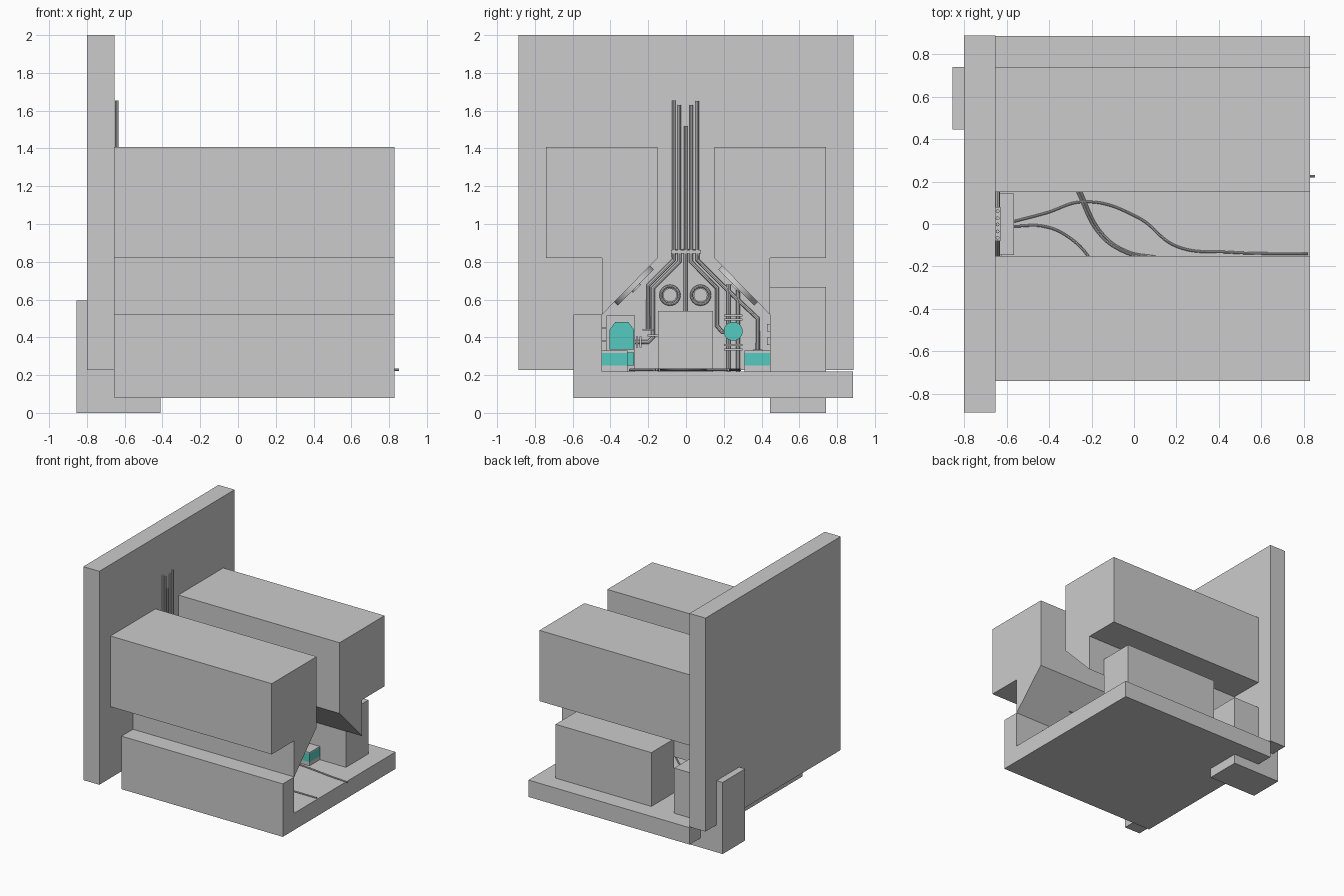
import bpy, bmesh, math
from mathutils import Vector, Matrix

if "Cube" in bpy.data.objects:
    bpy.data.objects.remove(bpy.data.objects["Cube"])

teal = bpy.data.materials.new("teal")
teal.diffuse_color = (0.09, 0.60, 0.53, 1)
teal.use_nodes = True
teal.node_tree.nodes["Principled BSDF"].inputs["Base Color"].default_value = teal.diffuse_color


def add_mesh(name, bm, mat=None, smooth=False):
    bmesh.ops.recalc_face_normals(bm, faces=bm.faces)
    me = bpy.data.meshes.new(name)
    bm.to_mesh(me)
    bm.free()
    ob = bpy.data.objects.new(name, me)
    bpy.context.collection.objects.link(ob)
    if mat:
        me.materials.append(mat)
    if smooth:
        bpy.context.view_layer.objects.active = ob
        ob.select_set(True)
        bpy.ops.object.shade_smooth_by_angle(angle=math.radians(35))
        ob.select_set(False)
    return ob


def extrude_x(name, pts, x0, x1, mat=None):
    """Extrude a (y, z) profile from x0 to x1."""
    bm = bmesh.new()
    face = bm.faces.new([bm.verts.new((x0, y, z)) for y, z in pts])
    r = bmesh.ops.extrude_face_region(bm, geom=[face])
    verts = [g for g in r["geom"] if isinstance(g, bmesh.types.BMVert)]
    bmesh.ops.translate(bm, verts=verts, vec=(x1 - x0, 0, 0))
    return add_mesh(name, bm, mat)


def box(name, x0, x1, y0, y1, z0, z1, mat=None):
    return extrude_x(name, [(y0, z0), (y1, z0), (y1, z1), (y0, z1)], x0, x1, mat)


def disc(name, centre, axis, r, h, mat=None, seg=32):
    bm = bmesh.new()
    rot = Vector(axis).to_track_quat('Z', 'Y').to_matrix().to_4x4()
    bmesh.ops.create_cone(bm, cap_ends=True, segments=seg, radius1=r, radius2=r, depth=h,
                          matrix=Matrix.Translation(centre) @ rot)
    return add_mesh(name, bm, mat, True)


def tube(name, pts, r, smooth_path=False):
    cu = bpy.data.curves.new(name, 'CURVE')
    cu.dimensions = '3D'
    cu.bevel_depth, cu.bevel_resolution, cu.use_fill_caps = r, 2, True
    if smooth_path:
        sp = cu.splines.new('BEZIER')
        sp.bezier_points.add(len(pts) - 1)
        for b, p in zip(sp.bezier_points, pts):
            b.co = p
            b.handle_left_type = b.handle_right_type = 'AUTO'
    else:
        sp = cu.splines.new('POLY')
        sp.points.add(len(pts) - 1)
        for b, p in zip(sp.points, pts):
            b.co = (*p, 1)
    tmp = bpy.data.objects.new(name + "_path", cu)
    bpy.context.collection.objects.link(tmp)
    bpy.context.view_layer.update()
    bm = bmesh.new()
    me = bpy.data.meshes.new_from_object(tmp)
    bm.from_mesh(me)
    bpy.data.objects.remove(tmp)
    return add_mesh(name, bm, None, True)


def torus(name, centre, major, minor):
    pts = [(centre[0], centre[1] + major * math.cos(a), centre[2] + major * math.sin(a))
           for a in [i * math.tau / 24 for i in range(25)]]
    return tube(name, pts, minor)


# Structural shell: end wall, floor with low wall, overhead masses with sloped ceilings
box("end_wall", -0.80, -0.653, -0.887, 0.887, 0.228, 2.0)
extrude_x("floor_and_low_wall", [(-0.595, 0.08), (0.885, 0.08), (0.885, 0.22), (-0.445, 0.22),
                                 (-0.445, 0.52), (-0.595, 0.52)], -0.653, 0.828)
for side, s in (("left", -1), ("right", 1)):
    extrude_x(side + "_overhead_block",
              [(s * y, z) for y, z in [(0.74, 1.407), (0.15, 1.407), (0.15, 0.82),
                                       (0.445, 0.52), (0.445, 0.82), (0.74, 0.82)]], -0.653, 0.828)
box("side_alcove_block", -0.20, 0.68, 0.445, 0.74, 0.22, 0.667)
box("corner_block", -0.855, -0.41, 0.445, 0.74, 0.0, 0.595)

# Centre cabinet on the end wall
box("centre_cabinet", -0.653, -0.565, -0.147, 0.143, 0.22, 0.54)

# Vertical pipe bundle and its clamp
PX = -0.642
for y, top in ((-0.065, 1.655), (-0.035, 1.63), (-0.002, 1.52), (0.027, 1.63), (0.06, 1.65)):
    tube("riser_pipe", [(PX, y, 0.84), (PX, y, top)], 0.009)
box("pipe_clamp", -0.653, -0.628, -0.08, 0.08, 0.845, 0.862)
for y in (-0.05, -0.02, 0.01, 0.043):
    disc("clamp_bolt", (PX, y, 0.864), (0, 0, 1), 0.006, 0.006, seg=8)

# Lower pipes fanning out from the clamp
runs = [[(-0.065, 0.85), (-0.065, 0.81), (-0.20, 0.675), (-0.20, 0.44)],
        [(-0.035, 0.85), (-0.035, 0.80), (-0.175, 0.66), (-0.175, 0.40), (-0.20, 0.375), (-0.27, 0.375)],
        [(-0.002, 0.85), (-0.002, 0.53)],
        [(0.027, 0.85), (0.027, 0.80), (0.165, 0.66), (0.165, 0.46), (0.19, 0.43), (0.25, 0.43)],
        [(0.06, 0.85), (0.06, 0.81), (0.22, 0.65), (0.38, 0.50), (0.38, 0.32)],
        [(0.225, 0.22), (0.225, 0.68)], [(0.275, 0.22), (0.275, 0.65)]]
for run in runs:
    tube("wall_pipe", [(PX, y, z) for y, z in run], 0.011)
for y, z, w in ((-0.20, 0.44, 0.03), (-0.175, 0.41, 0.03), (0.25, 0.515, 0.05), (0.25, 0.495, 0.05),
                (0.25, 0.36, 0.05), (0.25, 0.335, 0.05), (0.38, 0.33, 0.025)):
    box("pipe_flange", -0.653, -0.622, y - w, y + w, z - 0.005, z + 0.005)
for y in (-0.26, -0.24):
    box("elbow_flange", -0.653, -0.622, y - 0.005, y + 0.005, 0.345, 0.405)

# Round gauges on the end wall
for y in (-0.085, 0.077):
    disc("gauge", (-0.646, y, 0.623), (1, 0, 0), 0.036, 0.02)
    torus("gauge_rim", (-0.642, y, 0.623), 0.048, 0.008)
disc("valve_face", (-0.625, 0.25, 0.432), (1, 0, 0), 0.05, 0.03, teal)

# Round hatches on the sloped ceilings
for side, s in (("left", -1), ("right", 1)):
    n = Vector((0, -s, -1)).normalized()
    c = Vector((0, s * 0.285, 0.682))
    disc(side + "_hatch", c + n * 0.012, n, 0.135, 0.03, seg=48)
    disc(side + "_hatch_boss", c + n * 0.03, n, 0.03, 0.012)

# Console with teal screen, standing by the left wall
box("console_body", -0.65, -0.50, -0.42, -0.27, 0.22, 0.515)
extrude_x("console_screen", [(-0.405, 0.335), (-0.275, 0.335), (-0.275, 0.44), (-0.305, 0.48),
                             (-0.375, 0.48), (-0.405, 0.44)], -0.50, -0.49, teal)
box("console_panel", -0.50, -0.49, -0.33, -0.275, 0.25, 0.32, teal)

# Low lockers along both side walls
for side, s in (("left", -1), ("right", 1)):
    a, b = sorted((s * 0.31, s * 0.445))
    box(side + "_locker_base", 0.06, 0.44, a, b, 0.22, 0.25)
    box(side + "_locker", 0.06, 0.44, a, b, 0.25, 0.318, teal)
    box(side + "_locker_lid", 0.06, 0.44, a, b, 0.318, 0.33)

# Small wall switches
for z in (0.38, 0.45):
    box("wall_switch", 0.15, 0.22, 0.43, 0.446, z - 0.02, z + 0.02)
    box("left_wall_rail", -0.45, 0.3, -0.445, -0.425, z - 0.006, z + 0.006)

# Loose cables on the floor
cables = [[(-0.565, 0.012), (-0.42, 0.05), (-0.23, 0.105), (0.02, 0.03), (0.2, -0.105), (0.45, -0.133), (0.82, -0.14)],
          [(-0.565, -0.01), (-0.42, -0.012), (-0.31, -0.06), (-0.21, -0.16), (-0.15, -0.30)],
          [(-0.33, 0.29), (-0.265, 0.15), (-0.16, -0.05), (-0.05, -0.13), (0.1, -0.17)],
          [(-0.31, 0.29), (-0.25, 0.15), (-0.145, -0.05), (-0.03, -0.13), (0.1, -0.155)],
          [(0.30, 0.28), (0.5, 0.26), (0.7, 0.235), (0.852, 0.224)]]
for path in cables:
    tube("floor_cable", [(x, y, 0.228) for x, y in path], 0.006, True)
